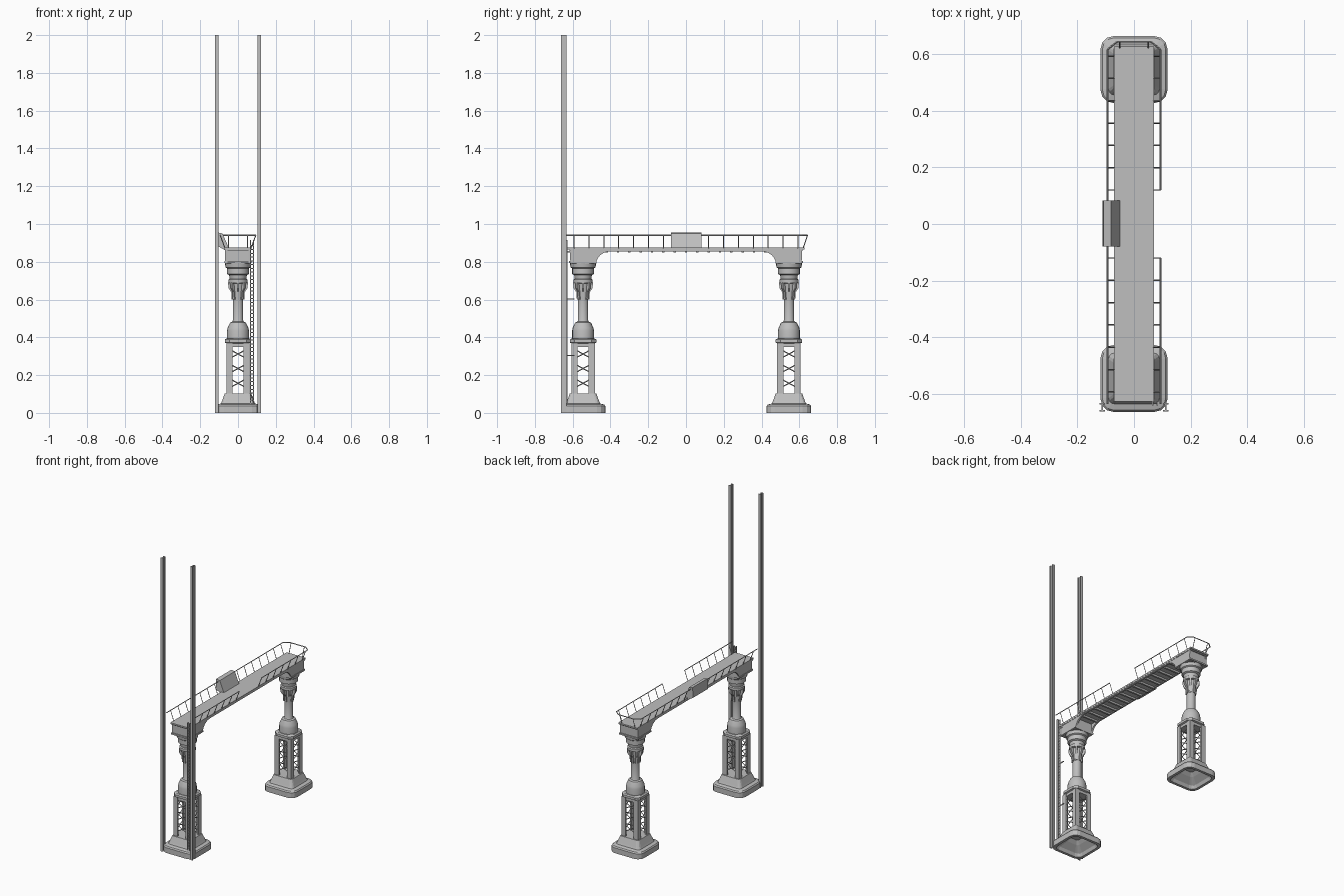
import bpy, bmesh, math
from mathutils import Vector

if "Cube" in bpy.data.objects:
    bpy.data.objects.remove(bpy.data.objects["Cube"])

grey = bpy.data.materials.new("stone_grey")
grey.diffuse_color = (0.52, 0.52, 0.52, 1)
grey.use_nodes = True
grey.node_tree.nodes["Principled BSDF"].inputs["Base Color"].default_value = grey.diffuse_color


def finish(name, bm, smooth=False):
    bmesh.ops.recalc_face_normals(bm, faces=bm.faces)
    me = bpy.data.meshes.new(name)
    bm.to_mesh(me)
    bm.free()
    me.materials.append(grey)
    ob = bpy.data.objects.new(name, me)
    bpy.context.collection.objects.link(ob)
    if smooth:
        bpy.context.view_layer.objects.active = ob
        ob.select_set(True)
        bpy.ops.object.shade_smooth_by_angle(angle=math.radians(35))
        ob.select_set(False)
    return ob


def box(bm, x0, x1, y0, y1, z0, z1):
    vs = bmesh.ops.create_cube(bm, size=1)["verts"]
    for v in vs:
        v.co = Vector(((x0 + x1) / 2 + v.co.x * (x1 - x0),
                       (y0 + y1) / 2 + v.co.y * (y1 - y0),
                       (z0 + z1) / 2 + v.co.z * (z1 - z0)))


def bar(bm, a, b, r=0.003, n=4):
    a, b = Vector(a), Vector(b)
    vs = bmesh.ops.create_cone(bm, cap_ends=True, segments=n, radius1=r,
                               radius2=r, depth=(b - a).length)["verts"]
    q = (b - a).to_track_quat('Z', 'Y')
    for v in vs:
        v.co = q @ v.co + (a + b) / 2


def loft(bm, rings, close_bottom=True):
    rows = [[bm.verts.new(p) for p in ring] for ring in rings]
    n = len(rows[0])
    for lo, hi in zip(rows, rows[1:]):
        for i in range(n):
            bm.faces.new((lo[i], lo[(i + 1) % n], hi[(i + 1) % n], hi[i]))
    if close_bottom:
        bm.faces.new(rows[0])
    bm.faces.new(rows[-1])


def rounded(h, c, cy, z, steps=3):
    """Square outline of half size h with corners of radius c."""
    pts = []
    for k, (sx, sy) in enumerate(((1, 1), (-1, 1), (-1, -1), (1, -1))):
        for i in range(steps + 1):
            a = math.pi / 2 * (k + i / steps)
            pts.append((sx * (h - c) + c * math.cos(a),
                        cy + sy * (h - c) + c * math.sin(a), z))
    return pts


def extrude_profile(bm, pts, axis, lo, hi):
    """Prism from a 2D outline: axis 'x' takes (y, z), 'y' takes (x, z)."""
    put = (lambda p, t: (t, p[0], p[1])) if axis == 'x' else (lambda p, t: (p[0], t, p[1]))
    loft(bm, [[put(p, t) for p in pts] for t in (lo, hi)])


PY = 0.545  # pier distance from the middle

for side, cy in (("front", -PY), ("back", PY)):
    # hollow stepped plinth
    bm = bmesh.new()
    loft(bm, [rounded(h, c, cy, z) for h, c, z in (
        (0.03, 0.01, 0.07), (0.05, 0.015, 0.05), (0.09, 0.03, 0.02), (0.1, 0.035, 0.0), (0.118, 0.045, 0.0),
        (0.118, 0.045, 0.036), (0.112, 0.042, 0.044), (0.09, 0.022, 0.05),
        (0.085, 0.02, 0.062), (0.07, 0.016, 0.103))])
    finish(side + "_plinth", bm)

    # open cage: corner angle posts and cross braces on four sides
    bm = bmesh.new()
    for sx in (-1, 1):
        for sy in (-1, 1):
            for a, b in ((0.03, 0.052), (0.052, 0.03)):
                xs = sorted((sx * a, sx * 0.062))
                ys = sorted((cy + sy * b, cy + sy * 0.062))
                box(bm, *xs, *ys, 0.1, 0.37)
    finish(side + "_cage_posts", bm)
    bm = bmesh.new()
    for z in (0.157, 0.235, 0.312):
        for s in (-1, 1):
            for d in (-0.022, 0.022):
                bar(bm, (-0.04, cy + s * 0.054, z - d), (0.04, cy + s * 0.054, z + d))
                bar(bm, (s * 0.054, cy - 0.04, z - d), (s * 0.054, cy + 0.04, z + d))
    finish(side + "_cage_braces", bm)

    # chamfered collar above the cage
    bm = bmesh.new()
    loft(bm, [rounded(h, 0.025, cy, z, 1) for h, z in (
        (0.06, 0.35), (0.06, 0.368), (0.07, 0.372), (0.07, 0.388), (0.062, 0.394))])
    finish(side + "_collar", bm)

    # turned column: drum, shoulder, shaft and capital
    bm = bmesh.new()
    prof = ((0.058, 0.39), (0.058, 0.435), (0.055, 0.45), (0.042, 0.478), (0.03, 0.483),
            (0.027, 0.49), (0.027, 0.61), (0.036, 0.685), (0.05, 0.688), (0.05, 0.705),
            (0.044, 0.71), (0.047, 0.73), (0.058, 0.735), (0.058, 0.765),
            (0.066, 0.77), (0.07, 0.795))
    n = 20
    loft(bm, [[(r * math.cos(2 * math.pi * i / n), cy + r * math.sin(2 * math.pi * i / n), z)
               for i in range(n)] for r, z in prof])
    finish(side + "_column", bm, True)

    # eight brackets under the capital
    bm = bmesh.new()
    outline = ((0.022, 0.6), (0.033, 0.6), (0.036, 0.64), (0.05, 0.66), (0.053, 0.69), (0.022, 0.69))
    for k in range(8):
        start = len(bm.verts)
        extrude_profile(bm, outline, 'y', -0.006, 0.006)
        bm.verts.ensure_lookup_table()
        a = k * math.pi / 4
        for v in bm.verts[start:]:
            x, y = v.co.x, v.co.y
            v.co.x = x * math.cos(a) - y * math.sin(a)
            v.co.y = cy + x * math.sin(a) + y * math.cos(a)
    finish(side + "_brackets", bm)

    # block carrying the bridge, with ledges
    bm = bmesh.new()
    s = 1 if cy > 0 else -1
    span = lambda a, b: sorted((s * a, s * b))
    box(bm, -0.06, 0.06, *span(0.475, 0.612), 0.79, 0.86)
    box(bm, -0.072, 0.072, *span(0.475, 0.62), 0.793, 0.803)
    finish(side + "_bearing_block", bm)

# side girders with arched ends
bm = bmesh.new()
arc = [(0.40 + 0.075 * math.sin(t), 0.79 + 0.065 * math.cos(t))
       for t in (math.pi / 2 * i / 6 for i in range(7))]
right = [(0.615, 0.865), (0.612, 0.79)] + arc[::-1]
outline = right + [(-y, z) for y, z in right[::-1]]
for x0, x1 in ((-0.068, -0.056), (0.056, 0.068)):
    extrude_profile(bm, outline, 'x', x0, x1)
finish("side_girders", bm)

# walkway deck with edge strip
bm = bmesh.new()
box(bm, -0.071, 0.071, -0.627, 0.627, 0.866, 0.876)
box(bm, -0.07, 0.07, -0.62, 0.62, 0.86, 0.866)
finish("deck", bm)

# cross joists below the deck
bm = bmesh.new()
for i in range(15):
    y = -0.42 + 0.06 * i
    box(bm, -0.058, 0.058, y - 0.006, y + 0.006, 0.848, 0.862)
finish("joists", bm)

# leaning railing: posts, long rails and the chamfered back end
bm = bmesh.new()
ZB, ZT = 0.872, 0.94
for s in (-1, 1):
    for k in range(7):
        for sy in (-1, 1):
            y = sy * (0.12 + 0.0787 * k)
            bar(bm, (s * 0.069, y, ZB), (s * 0.094, y, ZT), 0.0026)
    bar(bm, (s * 0.094, 0.12 * s, ZT), (s * 0.094, 0.615, ZT), 0.0034)
    bar(bm, (s * 0.094, -0.635, ZT), (s * 0.094, -0.12, ZT), 0.0034)
    bar(bm, (s * 0.094, 0.615, ZT), (s * 0.06, 0.643, ZT), 0.0034)
    bar(bm, (s * 0.05, 0.62, ZB), (s * 0.05, 0.643, ZT), 0.0026)
bar(bm, (-0.06, 0.643, ZT), (0.06, 0.643, ZT), 0.0034)
finish("railing", bm)

# cabinet hung on the left railing
bm = bmesh.new()
extrude_profile(bm, ((-0.108, 0.955), (-0.082, 0.95), (-0.05, 0.876),
                     (-0.07, 0.862), (-0.111, 0.885)), 'y', -0.08, 0.083)
finish("cabinet", bm)

# ladder at the front end
bm = bmesh.new()
for x in (0.064, 0.08):
    box(bm, x, x + 0.004, -0.641, -0.627, 0.045, 0.915)
for i in range(42):
    z = 0.065 + 0.02 * i
    box(bm, 0.066, 0.082, -0.636, -0.632, z - 0.0025, z + 0.0025)
for z in (0.3, 0.6, 0.85):
    box(bm, 0.066, 0.07, -0.63, -0.59 if z < 0.8 else -0.6, z, z + 0.006)
finish("ladder", bm)

# two tall I-section masts at the front
bm = bmesh.new()
for x in (-0.112, 0.112):
    for y in (-0.661, -0.637):
        box(bm, x - 0.009, x + 0.009, y, y + 0.005, 0, 2)
    box(bm, x - 0.0025, x + 0.0025, -0.657, -0.636, 0, 2)
finish("masts", bm)
